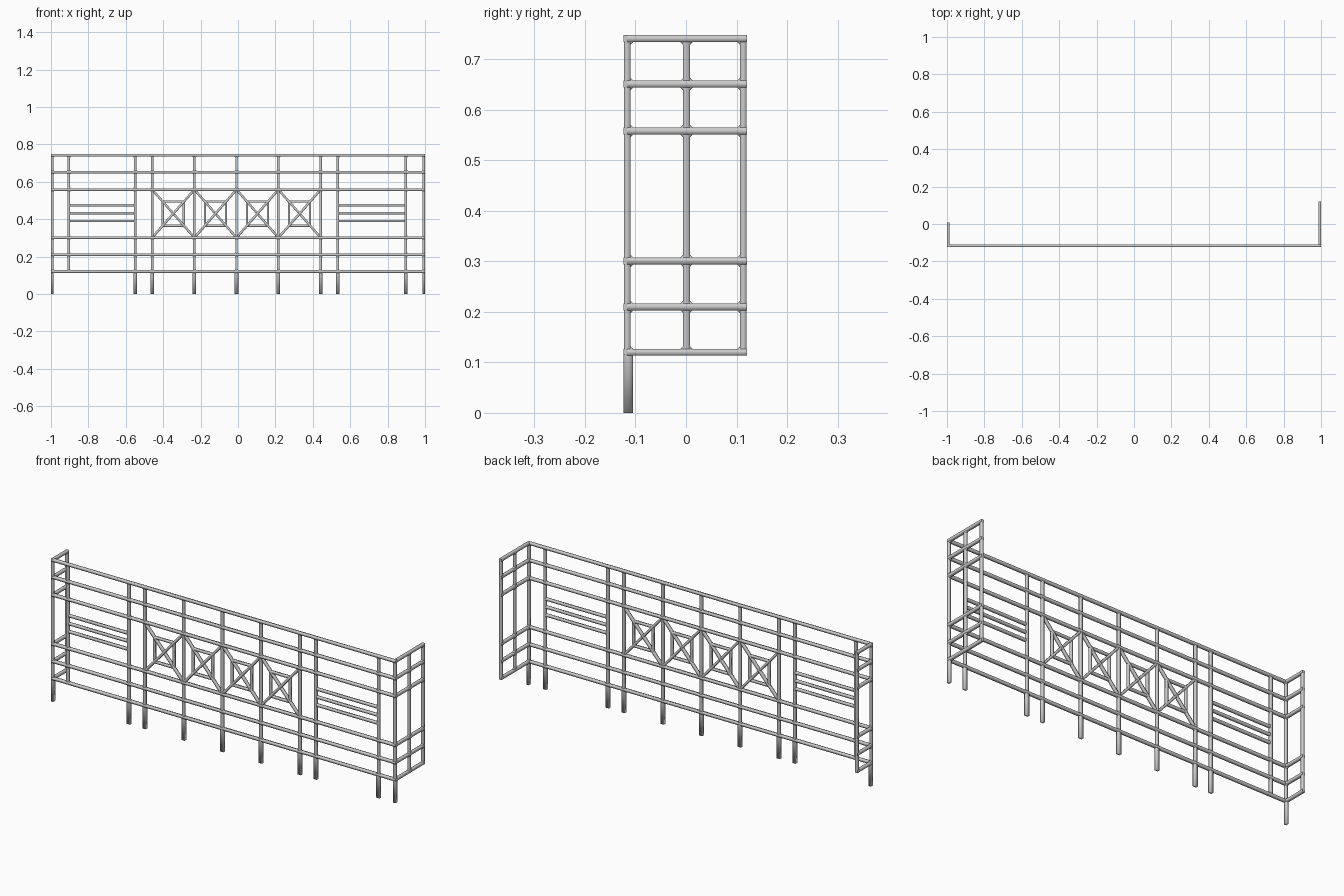
import bpy, bmesh
from mathutils import Vector, Matrix

if "Cube" in bpy.data.objects:
    bpy.data.objects.remove(bpy.data.objects["Cube"])

R = 0.0068                      # half thickness of a bar
XE, YF, YB = 0.9932, -0.1165, 0.1135
RAILS = [0.12, 0.21, 0.301, 0.558, 0.651, 0.741]
POSTS = [-XE, -0.904, -0.55, -0.459, -0.233, -0.008, 0.216, 0.442, 0.534, 0.898, XE]
Z_LO, Z_HI = RAILS[0] - R, RAILS[-1] + R


def bar(bm, a, b, r=R):
    # square bar from a to b with softly shaded sides and crisp ends
    a, b = Vector(a), Vector(b)
    v = b - a
    m = (Matrix.Translation((a + b) / 2) @ v.to_track_quat('Z', 'Y').to_matrix().to_4x4()
         @ Matrix.Diagonal((2 * r, 2 * r, v.length, 1)))
    verts = bmesh.ops.create_cube(bm, size=1, matrix=m)['verts']
    axis = v.normalized()
    for e in {e for q in verts for e in q.link_edges}:
        d = (e.verts[1].co - e.verts[0].co).normalized()
        e.smooth = abs(d.dot(axis)) > 0.9


def joint(bm, p, u, lo, hi, s=0.0175):
    # small diamond web that softens a crossing, kept inside the frame
    p, u, z = Vector(p), Vector(u), Vector((0, 0, 1))
    n = u.cross(z) * 0.0055
    lo, hi = Vector(lo), Vector(hi)
    rings = []
    for off in (-n, n):
        ring = []
        for q in (u, z, -u, -z):
            c = p + q * s + off
            ring.append(bm.verts.new([max(lo[i], min(hi[i], c[i])) for i in range(3)]))
        rings.append(ring)
    a, b = rings
    bm.faces.new(a[::-1])
    bm.faces.new(b)
    for i in range(4):
        j = (i + 1) % 4
        bm.faces.new((a[i], a[j], b[j], b[i]))


def finish(name, bm):
    bmesh.ops.recalc_face_normals(bm, faces=bm.faces)
    for f in bm.faces:
        f.smooth = True
    me = bpy.data.meshes.new(name)
    bm.to_mesh(me)
    bm.free()
    bpy.context.collection.objects.link(bpy.data.objects.new(name, me))


# front rails
bm = bmesh.new()
for z in RAILS:
    bar(bm, (-XE - R, YF, z), (XE + R, YF, z))
finish("front_rails", bm)

# front posts with softened crossings
bm = bmesh.new()
for x in POSTS:
    e = R if abs(x) == XE else 0
    bar(bm, (x, YF, RAILS[0] - e), (x, YF, RAILS[-1] + e), R - 0.0002)
    for z in RAILS:
        joint(bm, (x, YF, z), (1, 0, 0), (-1, -1, Z_LO), (1, 1, Z_HI))
finish("front_posts", bm)

# side returns: short on the left, long on the right
for name, x, ys in (("left_return", -XE, [0.001]), ("right_return", XE, [0.001, YB])):
    bm = bmesh.new()
    end = ys[-1] + R
    for z in RAILS:
        bar(bm, (x, YF, z), (x, end, z))
        for y in [YF] + ys:
            joint(bm, (x, y, z), (0, 1, 0), (-1, YF - R, Z_LO), (1, end, Z_HI), 0.019)
    for y in ys:
        bar(bm, (x, y, RAILS[0]), (x, y, RAILS[-1]), R - 0.0002)
    finish(name, bm)

# short decorative rails in the outer bays
bm = bmesh.new()
for a, b in ((POSTS[1], POSTS[2]), (POSTS[8], POSTS[9])):
    for z in (0.39, 0.432, 0.474):
        bar(bm, (a, YF, z), (b, YF, z), 0.0064)
finish("short_rails", bm)

# four crossed panels, each with an inner square
bm = bmesh.new()
z0, z1 = RAILS[2], RAILS[3]
zc, hz = (z0 + z1) / 2, (z1 - z0) / 4
for a, b in zip(POSTS[3:7], POSTS[4:8]):
    xc, hx = (a + b) / 2, (b - a) / 4
    bar(bm, (a, YF, z0), (b, YF, z1), 0.0064)
    bar(bm, (a, YF, z1), (b, YF, z0), 0.0062)
    for s in (-1, 1):
        bar(bm, (xc + s * hx, YF, zc - hz), (xc + s * hx, YF, zc + hz), 0.006)
        bar(bm, (xc - hx, YF, zc + s * hz), (xc + hx, YF, zc + s * hz), 0.006)
finish("crossed_panels", bm)

# legs: wide across the front, the two corner legs wide along the side
for x in POSTS[:1] + POSTS[2:]:
    corner = abs(x) == XE
    bm = bmesh.new()
    hx, hy = (R, 0.009) if corner else (0.0095, R)
    m = (Matrix.Translation((x, YF - R + hy, 0.058))
         @ Matrix.Diagonal((2 * hx, 2 * hy, 0.116, 1)))
    bmesh.ops.create_cube(bm, size=1, matrix=m)
    top = max(bm.faces, key=lambda f: f.calc_center_median().z)
    bmesh.ops.delete(bm, geom=[top], context='FACES_ONLY')   # hidden inside the rail
    finish("corner_leg" if corner else "front_leg", bm)
